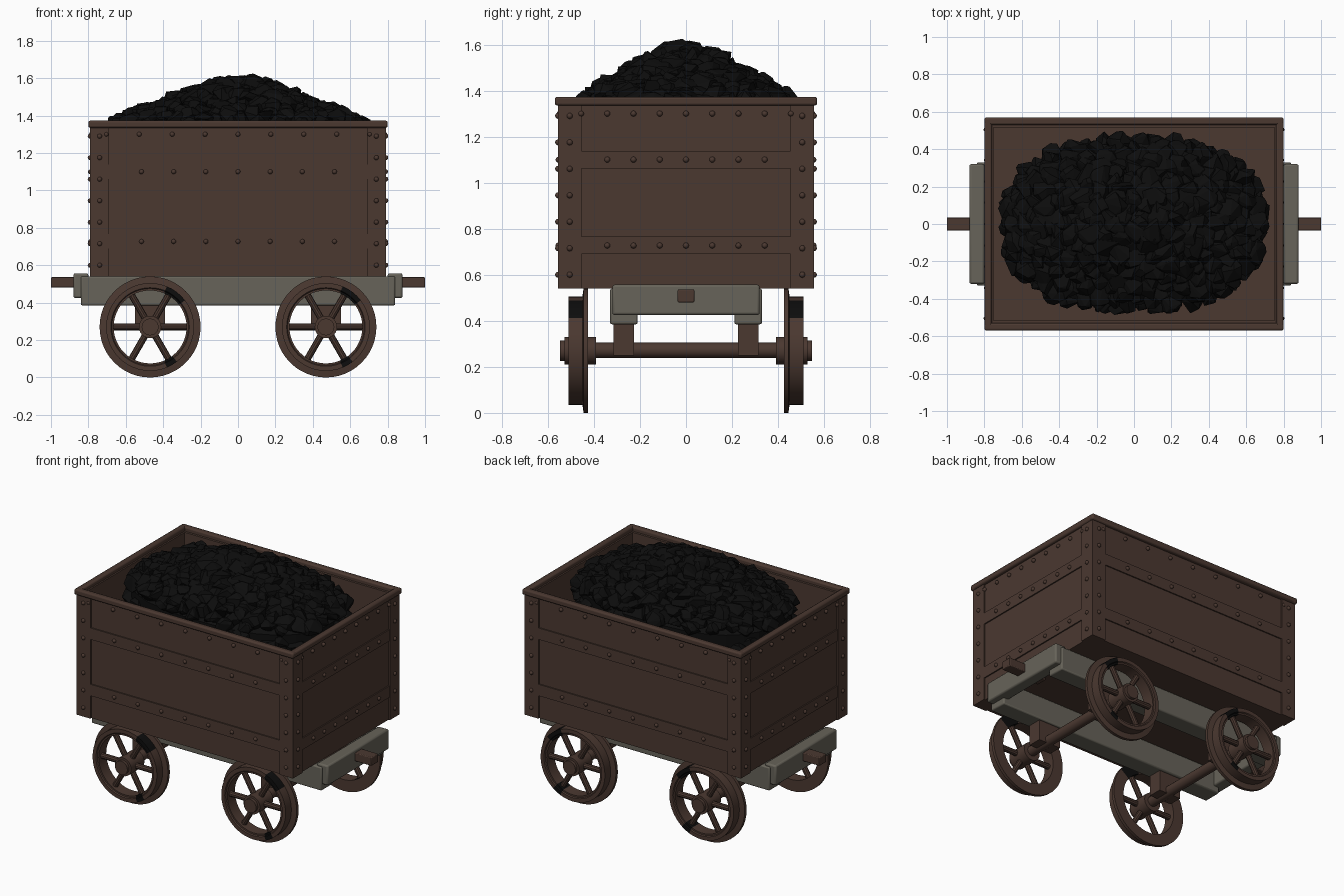
import bpy, bmesh, math, random
from mathutils import Vector, Matrix

random.seed(4)
if "Cube" in bpy.data.objects:
    bpy.data.objects.remove(bpy.data.objects["Cube"])


def material(name, rgb):
    m = bpy.data.materials.new(name)
    m.use_nodes = True
    m.diffuse_color = (*rgb, 1)
    m.node_tree.nodes["Principled BSDF"].inputs["Base Color"].default_value = (*rgb, 1)
    return m


BROWN = material("rusty brown", (0.07, 0.04, 0.03))
GREY = material("weathered grey", (0.135, 0.125, 0.1))
COAL = material("coal black", (0.004, 0.004, 0.004))


def finish(bm, name, mats, smooth=False, bevel=0):
    bmesh.ops.recalc_face_normals(bm, faces=bm.faces)
    me = bpy.data.meshes.new(name)
    bm.to_mesh(me)
    bm.free()
    for m in mats:
        me.materials.append(m)
    ob = bpy.data.objects.new(name, me)
    bpy.context.collection.objects.link(ob)
    if bevel:
        mod = ob.modifiers.new("bevel", "BEVEL")
        mod.width, mod.segments = bevel, 2
    if smooth:
        bpy.ops.object.select_all(action="DESELECT")
        ob.select_set(True)
        bpy.context.view_layer.objects.active = ob
        bpy.ops.object.shade_smooth_by_angle(angle=math.radians(35))
    return ob


def box(bm, x, y, z):
    """Add a box spanning the three (low, high) ranges."""
    mid = [(a + b) / 2 for a, b in (x, y, z)]
    size = [abs(b - a) for a, b in (x, y, z)]
    bmesh.ops.create_cube(bm, size=1, matrix=Matrix.Translation(mid) @ Matrix.Diagonal((*size, 1)))


def span(sign, a, b):
    return (a, b) if sign > 0 else (-b, -a)


def rod(bm, a, b, r, sides=16):
    a, b = Vector(a), Vector(b)
    rot = (b - a).to_track_quat("Z", "Y").to_matrix().to_4x4()
    bmesh.ops.create_cone(bm, cap_ends=True, segments=sides, radius1=r, radius2=r,
                          depth=(b - a).length, matrix=Matrix.Translation((a + b) / 2) @ rot)


def lathe(bm, profile, centre, steps=48):
    """Revolve a closed (radius, y) profile around the y axis."""
    rings = []
    for i in range(steps):
        a = math.tau * i / steps
        rings.append([bm.verts.new((centre[0] + r * math.cos(a), y, centre[1] + r * math.sin(a)))
                      for r, y in profile])
    n = len(profile)
    for i in range(steps):
        p, q = rings[i], rings[(i + 1) % steps]
        for j in range(n):
            k = (j + 1) % n
            bm.faces.new((p[j], p[k], q[k], q[j]))


SIGNS = (-1, 1)
LX, LY = 0.78, 0.545          # outer faces of the wall boards
BOTTOM, TOP = 0.54, 1.345

# Open box body
bm = bmesh.new()
box(bm, (-LX, LX), (-LY, LY), (BOTTOM, BOTTOM + 0.03))
for s in SIGNS:
    box(bm, (-LX, LX), span(s, LY - 0.03, LY), (BOTTOM, TOP))
    box(bm, span(s, LX - 0.03, LX), (-LY, LY), (BOTTOM, TOP))
finish(bm, "box_walls", [BROWN])

# Corner plates and horizontal straps
bm = bmesh.new()
for sx in SIGNS:
    for sy in SIGNS:
        box(bm, span(sx, 0.69, LX + 0.01), span(sy, LY, LY + 0.01), (BOTTOM, TOP))
        box(bm, span(sx, LX, LX + 0.01), span(sy, 0.455, LY + 0.01), (BOTTOM, TOP))
finish(bm, "corner_plates", [BROWN])
bm = bmesh.new()
for s in SIGNS:
    for z in (0.69, 1.062):
        box(bm, (-0.69, 0.69), span(s, LY, LY + 0.008), (z, z + 0.076))
        box(bm, span(s, LX, LX + 0.008), (-0.455, 0.455), (z, z + 0.076))
finish(bm, "wall_straps", [BROWN])

# Rolled top rim
bm = bmesh.new()
for s in SIGNS:
    box(bm, (-0.8, 0.8), span(s, 0.53, 0.57), (1.335, 1.373))
    box(bm, span(s, 0.76, 0.8), (-0.57, 0.57), (1.335, 1.373))
finish(bm, "top_rim", [BROWN], smooth=True, bevel=0.01)

# Rivets on straps, top edge and corner plates
bm = bmesh.new()


def rivet(x, y, z):
    bmesh.ops.create_icosphere(bm, subdivisions=2, radius=0.013, matrix=Matrix.Translation((x, y, z)))


for s in SIGNS:
    for i in range(-3, 4):
        for z in (0.727, 1.1):
            rivet(i * 0.172, s * (LY + 0.009), z)
            rivet(s * (LX + 0.009), i * 0.114, z)
        z = 0.945 + i * 0.115
        for t in SIGNS:
            rivet(t * 0.74, s * (LY + 0.011), z)
            rivet(s * (LX + 0.011), t * 0.505, z)
    for i in range(-4, 5):
        rivet(i * 0.176, s * (LY + 0.004), 1.3)
        rivet(s * (LX + 0.004), i * 0.114, 1.3)
finish(bm, "rivets", [BROWN], smooth=True)

# Timber underframe
bm = bmesh.new()
for s in SIGNS:
    box(bm, (-0.84, 0.84), span(s, 0.21, 0.33), (0.385, 0.54))
finish(bm, "frame_beams", [GREY], smooth=True, bevel=0.008)
bm = bmesh.new()
for s in SIGNS:
    box(bm, span(s, 0.8, 0.88), (-0.32, 0.32), (0.425, 0.557))
finish(bm, "end_beams", [GREY], smooth=True, bevel=0.01)

# Drawbars, axle blocks and axles
bm = bmesh.new()
for s in SIGNS:
    box(bm, span(s, 0.72, 1.0), (-0.036, 0.036), (0.48, 0.536))
finish(bm, "drawbars", [BROWN], smooth=True, bevel=0.005)
bm = bmesh.new()
for sx in SIGNS:
    for sy in SIGNS:
        box(bm, span(sx, 0.39, 0.55), span(sy, 0.225, 0.315), (0.25, 0.395))
finish(bm, "axle_blocks", [BROWN])
bm = bmesh.new()
for s in SIGNS:
    rod(bm, (s * 0.47, -0.46, 0.272), (s * 0.47, 0.46, 0.272), 0.033, 20)
finish(bm, "axles", [BROWN], smooth=True)

# Flanged spoked wheels with sooty patches on the rims
for sx, end in ((-1, "right"), (1, "left")):
    for sy, side in ((-1, "front"), (1, "back")):
        cx, cz = sx * 0.47, 0.27
        bm = bmesh.new()
        lathe(bm, [(r, sy * y) for r, y in ((0.195, 0.425), (0.27, 0.425), (0.27, 0.445), (0.235, 0.45),
                                            (0.235, 0.51), (0.21, 0.51), (0.205, 0.503), (0.195, 0.503))], (cx, cz))
        for f in bm.faces:
            c = f.calc_center_median()
            a = math.degrees(math.atan2(c.z - cz, c.x - cx))
            r = math.hypot(c.z - cz, c.x - cx)
            f.material_index = int(37 < a < 68 and r < 0.25 or -70 < a < -50 and r < 0.225)
        finish(bm, f"{side}_{end}_wheel_rim", [BROWN, COAL], smooth=True)
        bm = bmesh.new()
        rod(bm, (cx, sy * 0.39, cz), (cx, sy * 0.528, cz), 0.06, 24)
        rod(bm, (cx, sy * 0.5, cz), (cx, sy * 0.547, cz), 0.045, 24)
        for i in range(6):
            a = math.tau * i / 6
            d = Vector((math.cos(a), 0, math.sin(a)))
            c = Vector((cx, sy * 0.468, cz))
            rod(bm, c + d * 0.04, c + d * 0.2, 0.018, 10)
        finish(bm, f"{side}_{end}_hub_and_spokes", [BROWN], smooth=True)


# Coal heap: a solid core covered in angular lumps
def heap_point(u, a, rx, ry):
    c, s = math.cos(a), math.sin(a)
    k = u / (abs(c) ** 2.5 + abs(s) ** 2.5) ** 0.4
    return Vector((rx * k * c, ry * k * s, 1.345 + 0.235 * (1 - u ** 1.25)))


bm = bmesh.new()
for u in (0, 0.25, 0.5, 0.75, 1):
    for i in range(32):
        p = heap_point(u, math.tau * i / 32, 0.68, 0.43)
        bm.verts.new(p - Vector((0, 0, 0.02)))
        if u == 1:
            bm.verts.new((p.x, p.y, BOTTOM + 0.03))
bmesh.ops.convex_hull(bm, input=bm.verts)
finish(bm, "coal_core", [COAL])

bm = bmesh.new()
COUNT = 230
for n in range(COUNT + 45):
    if n < COUNT:
        p = heap_point(math.sqrt((n + 0.5) / COUNT), n * 2.39996, 0.67, 0.43)
    else:
        p = heap_point(1, math.tau * (n - COUNT) / 45, 0.66, 0.42)
        p.z -= random.uniform(0.06, 0.14)
    size = random.uniform(0.055, 0.09)
    flat = Vector((1, random.uniform(0.75, 1), random.uniform(0.55, 0.8)))
    turn = Matrix.Rotation(random.uniform(0, math.tau), 3, "Z") @ Matrix.Rotation(random.uniform(-0.5, 0.5), 3, "X")
    verts = []
    for _ in range(18):
        d = Vector([random.gauss(0, 1) for _ in range(3)]).normalized()
        verts.append(bm.verts.new(p + turn @ (d * flat * size)))
    hull = bmesh.ops.convex_hull(bm, input=verts)
    bmesh.ops.delete(bm, geom=[v for v in hull["geom_interior"] if isinstance(v, bmesh.types.BMVert)], context="VERTS")
finish(bm, "coal_lumps", [COAL])
